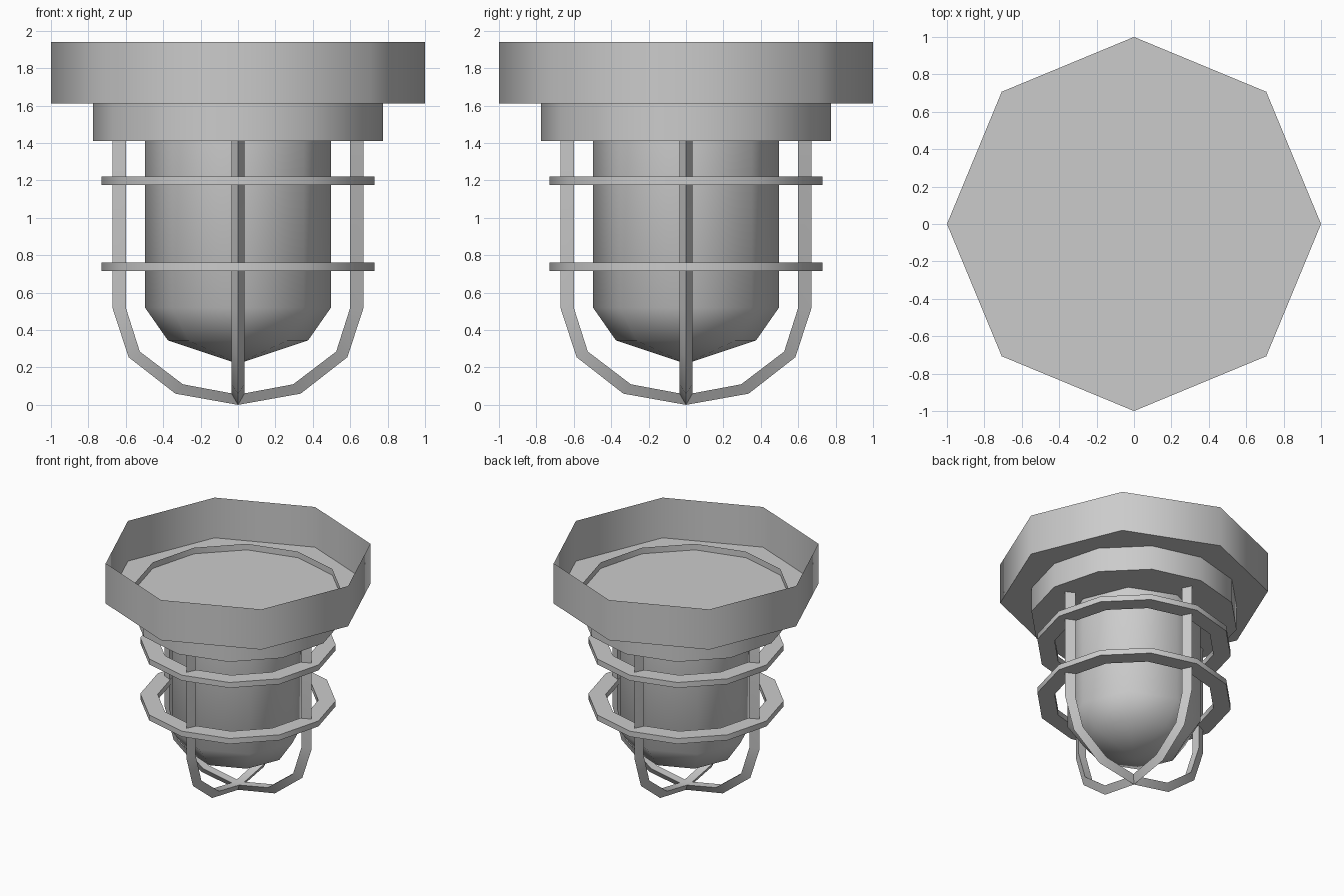
import bpy, bmesh
from math import sin, cos, pi, radians

if "Cube" in bpy.data.objects:
    bpy.data.objects.remove(bpy.data.objects["Cube"])


def finish(name, bm):
    bmesh.ops.remove_doubles(bm, verts=bm.verts, dist=1e-5)
    bmesh.ops.recalc_face_normals(bm, faces=bm.faces)
    mesh = bpy.data.meshes.new(name)
    bm.to_mesh(mesh)
    bm.free()
    obj = bpy.data.objects.new(name, mesh)
    bpy.context.collection.objects.link(obj)
    bpy.ops.object.select_all(action='DESELECT')
    obj.select_set(True)
    bpy.context.view_layer.objects.active = obj
    bpy.ops.object.shade_smooth_by_angle(angle=radians(50))
    return obj


def lathe(name, profile, sides, closed=False, cap_first=False):
    """Revolve (radius, z) points around the z axis."""
    bm = bmesh.new()
    loops = []
    for r, z in profile:
        if r == 0:
            loops.append([bm.verts.new((0, 0, z))] * sides)
        else:
            loops.append([bm.verts.new((r * cos(2 * pi * i / sides), r * sin(2 * pi * i / sides), z))
                          for i in range(sides)])
    pairs = list(zip(loops, loops[1:]))
    if closed:
        pairs.append((loops[-1], loops[0]))
    for a, b in pairs:
        for i in range(sides):
            j = (i + 1) % sides
            quad = list(dict.fromkeys((a[i], a[j], b[j], b[i])))
            bm.faces.new(quad)
    if cap_first:
        bm.faces.new(loops[0])
    return finish(name, bm)


# Open-topped mounting canopy and the collar that pokes through its floor
lathe("mounting_canopy", [(1, 1.61), (1, 1.94)], 8, cap_first=True)
lathe("collar", [(0.775, 1.41), (0.775, 1.66)], 12, cap_first=True)

# Glass globe with a blunt domed end
lathe("glass_globe", [(0, 0.22), (0.375, 0.345), (0.497, 0.52), (0.497, 1.41)], 8)

# Two flat hoops of the guard
for name, z in (("lower_guard_hoop", 0.715), ("upper_guard_hoop", 1.175)):
    lathe(name, [(0.73, z), (0.73, z + 0.045), (0.6, z + 0.045), (0.6, z)], 12, closed=True)

# Crossing guard bars: triangular section with the ridge facing outward
outer = [(0.67, 1.41), (0.67, 0.515), (0.585, 0.255), (0.335, 0.06), (0, 0)]
inner = [(0.6, 1.41), (0.6, 0.52), (0.525, 0.285), (0.295, 0.11), (0, 0.055)]


def mirrored(pts):
    return pts + [(-x, z) for x, z in reversed(pts[:-1])]


def guard_bar(name, turned):
    bm = bmesh.new()
    rings = []
    for (ox, oz), (ix, iz) in zip(mirrored(outer), mirrored(inner)):
        pts = [(ox, 0, oz), (ix, -0.035, iz), (ix, 0.035, iz)]
        rings.append([bm.verts.new((-y, x, z) if turned else (x, y, z)) for x, y, z in pts])
    for a, b in zip(rings, rings[1:]):
        for i in range(3):
            j = (i + 1) % 3
            bm.faces.new((a[i], a[j], b[j], b[i]))
    bm.faces.new(rings[0])
    bm.faces.new(rings[-1])
    finish(name, bm)


guard_bar("guard_bar_side_to_side", False)
guard_bar("guard_bar_front_to_back", True)
